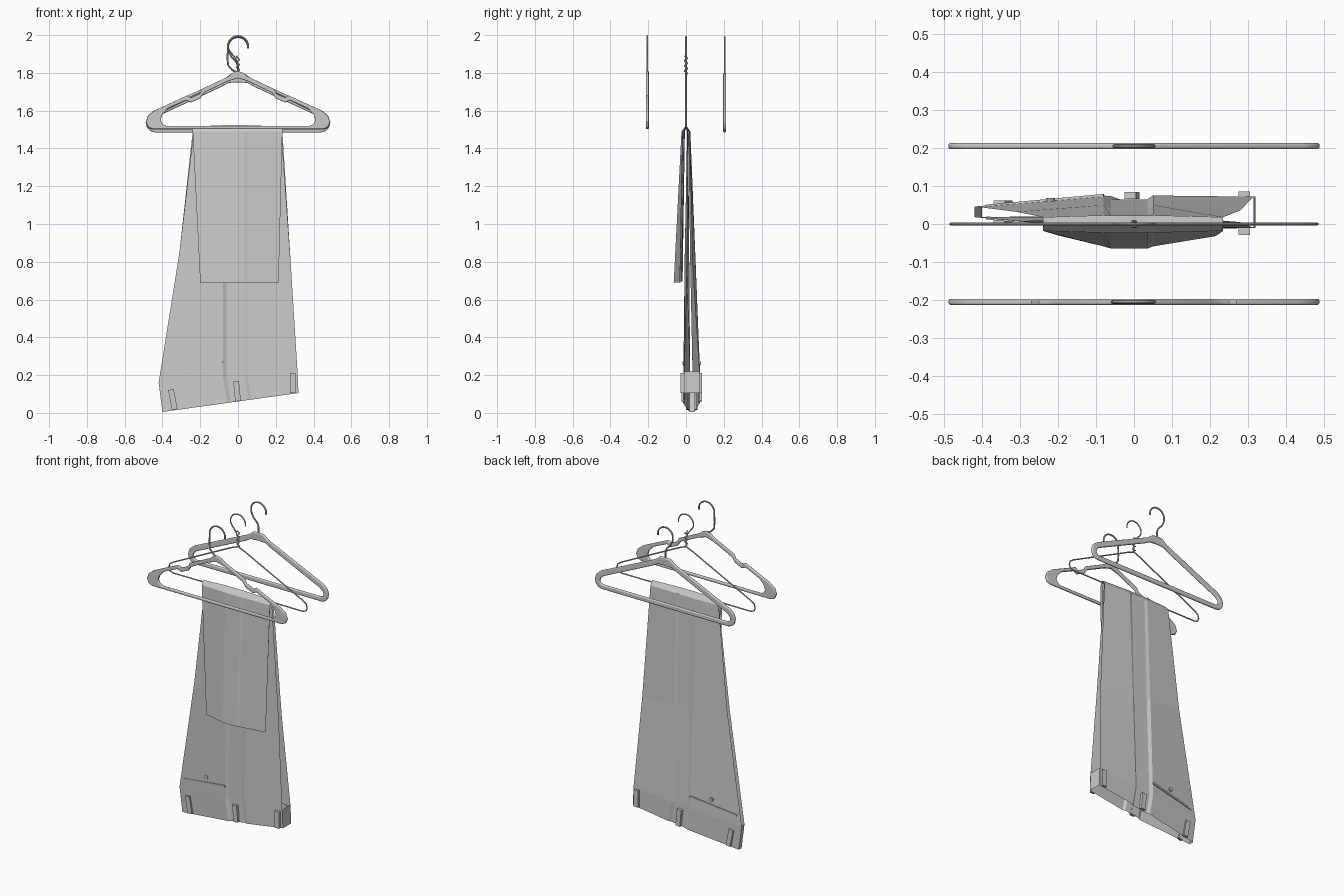
import bpy, bmesh, math
from mathutils import Vector

if "Cube" in bpy.data.objects:
    bpy.data.objects.remove(bpy.data.objects["Cube"])


def finish_curve(name, cu):
    ob = bpy.data.objects.new(name, cu)
    bpy.context.collection.objects.link(ob)
    bpy.ops.object.select_all(action='DESELECT')
    ob.select_set(True)
    bpy.context.view_layer.objects.active = ob
    return ob


def to_mesh(ob):
    bpy.ops.object.convert(target='MESH')
    bpy.ops.object.shade_smooth_by_angle(angle=math.radians(40))
    return ob


def mirrored(half):
    # right half outline running top to bottom, both ends on x = 0
    return half + [(-x, z) for x, z in reversed(half[1:-1])]


def frame(name, loops, y, depth, bevel):
    cu = bpy.data.curves.new(name, 'CURVE')
    cu.dimensions, cu.fill_mode = '2D', 'BOTH'
    cu.extrude, cu.bevel_depth, cu.bevel_resolution, cu.offset = depth - bevel, bevel, 2, -bevel
    for half in loops:
        pts = mirrored(half)
        sp = cu.splines.new('POLY')
        sp.points.add(len(pts) - 1)
        for p, (x, z) in zip(sp.points, pts):
            p.co = (x, z, 0, 1)
        sp.use_cyclic_u = True
    ob = finish_curve(name, cu)
    ob.rotation_euler.x = math.pi / 2
    ob.location.y = y
    return to_mesh(ob)


def wire(name, pts, r, cyclic=False):
    cu = bpy.data.curves.new(name, 'CURVE')
    cu.dimensions, cu.bevel_depth, cu.bevel_resolution = '3D', r, 2
    cu.use_fill_caps = True
    sp = cu.splines.new('POLY')
    sp.points.add(len(pts) - 1)
    for p, co in zip(sp.points, pts):
        p.co = (*co, 1)
    sp.use_cyclic_u = cyclic
    return to_mesh(finish_curve(name, cu))


def hook(name, y, stem, cz, r, wr):
    arc = [(r * math.cos(a), cz + r * math.sin(a))
           for a in [math.radians(190 - 20 * i) for i in range(11)]]
    return wire(name, [(x, y, z) for x, z in stem + arc], wr)


# front hanger: notched arms, webbed ends
frame("notched_hanger", [
    [(0, 1.81), (.03, 1.80), (.05, 1.782), (.19, 1.715), (.203, 1.69), (.25, 1.668), (.27, 1.68),
     (.44, 1.602), (.475, 1.575), (.488, 1.54), (.475, 1.512), (.45, 1.502), (0, 1.502)],
    [(0, 1.772), (.05, 1.757), (.18, 1.695), (.2, 1.665), (.25, 1.643), (.275, 1.655), (.37, 1.612),
     (.40, 1.58), (.41, 1.55), (.40, 1.53), (.38, 1.519), (0, 1.519)]], -.205, .008, .005)
hook("notched_hanger_hook", -.205, [(0, 1.80), (-.03, 1.815), (-.052, 1.84), (-.056, 1.88)], 1.941, .054, .005)

# rear hanger: thick rounded triangle
frame("thick_hanger", [
    [(0, 1.80), (.035, 1.797), (.07, 1.77), (.45, 1.597), (.477, 1.573), (.489, 1.54), (.482, 1.51),
     (.465, 1.492), (.44, 1.485), (0, 1.485)],
    [(0, 1.75), (.05, 1.747), (.09, 1.725), (.43, 1.568), (.45, 1.55), (.455, 1.532), (.445, 1.517),
     (.43, 1.513), (0, 1.513)]], .205, .008, .006)
hook("thick_hanger_hook", .205, [(0, 1.79), (0, 1.835), (-.01, 1.86), (-.035, 1.885), (-.048, 1.91)], 1.937, .053, .005)

# middle hanger: bent wire with a twisted neck
tri = mirrored([(0, 1.79), (.045, 1.772), (.45, 1.572), (.475, 1.555), (.482, 1.53), (.472, 1.51),
                (.45, 1.503), (0, 1.503)])
wire("wire_hanger", [(x, 0, z) for x, z in tri], .004, True)
hook("wire_hanger_hook", 0, [(0, 1.785), (0, 1.85), (-.015, 1.88), (-.04, 1.91)], 1.94, .053, .004)
wire("wire_neck_twist", [(.008 * math.cos(i * 1.05), .008 * math.sin(i * 1.05), 1.79 + .0045 * i)
                         for i in range(23)], .0035)

# trousers: two flat leg tubes draped over the bar, sharing an open waist
# station: left x,z  right x,z  path y at left, middle, right  normal y,z  half thickness  groove
OUTER = [(-.40, .005, .32, .105, .045, .052, .072, 1, 0, .021, .008),
         (-.42, .16, .315, .22, .046, .055, .072, 1, 0, .020, .010),
         (-.31, .85, .28, .78, .032, .036, .036, 1, 0, .014, .008),
         (-.24, 1.49, .235, 1.49, .018, .018, .018, 1, 0, .005, .001),
         (-.24, 1.516, .235, 1.516, 0, 0, 0, 0, 1, .007, 0),
         (-.24, 1.49, .235, 1.49, -.018, -.018, -.018, -1, 0, .005, -.001),
         (-.20, .69, .215, .69, -.03, -.047, -.032, -1, 0, .012, -.006)]
INNER = [(-.40, .005, .32, .105, .018, .002, -.010, 1, 0, .018, .008),
         (-.42, .16, .315, .22, .018, .004, -.010, 1, 0, .018, .010),
         (-.31, .85, .28, .78, .008, .005, .005, 1, 0, .012, .008),
         (-.235, 1.49, .23, 1.49, .009, .009, .009, 1, 0, .003, .001),
         (-.235, 1.508, .23, 1.508, 0, 0, 0, 0, 1, .001, 0),
         (-.235, 1.49, .23, 1.49, -.009, -.009, -.009, -1, 0, .003, 0),
         (-.195, .695, .21, .695, -.025, -.024, -.025, -1, 0, .006, .002)]
CREASES = [(-.08, 0), (-.06, 1), (.035, 1), (.05, 0)]


def ring(bm, i, s):
    xl, zl, xr, zr, yl, ym, yr, ny, nz, h, g = s
    pts = [(xl, yl, zl)]
    shift = .022 if i == 0 else 0
    for side in (1, -1):
        row = []
        for cx, deep in CREASES:
            x = cx + shift
            t = (x - xl) / (xr - xl)
            o = side * (h - g * deep)
            row.append((x, ym + ny * o, zl + (zr - zl) * t + nz * o))
        pts += row if side == 1 else [(xr, yr, zr)] + row[::-1]
    return [bm.verts.new(p) for p in pts]


bm = bmesh.new()
ends = []
for stations, hidden in ((OUTER, range(5, 10)), (INNER, range(0, 5))):
    rings = [ring(bm, i, s) for i, s in enumerate(stations)]
    ends.append(rings)
    for k in range(len(rings) - 1):
        a, b = rings[k], rings[k + 1]
        for j in range(10):
            if k == 0 and j in hidden:
                continue        # the waist is hollow
            n = (j + 1) % 10
            bm.faces.new((a[j], a[n], b[n], b[j]))
# seat seam and fly close the waist between the legs
for e in (0, 5):
    o, n = ends
    bm.faces.new((o[0][e], o[1][e], n[1][e], n[0][e]))
bmesh.ops.recalc_face_normals(bm, faces=bm.faces)
me = bpy.data.meshes.new("trousers")
bm.to_mesh(me)
bm.free()
bpy.context.collection.objects.link(bpy.data.objects.new("trousers", me))


def bar(name, a, b, w, d):
    # box running from a to b, w across and d deep in y
    a, b = Vector(a), Vector(b)
    u = b - a
    side = u.cross(Vector((0, 1, 0))).normalized()
    deep = u.cross(side).normalized()
    m = bmesh.new()
    q = [[m.verts.new(p + side * (sx * w / 2) + deep * (sy * d / 2))
          for sx, sy in ((-1, -1), (1, -1), (1, 1), (-1, 1))] for p in (a, b)]
    m.faces.new(q[0])
    m.faces.new(q[1][::-1])
    for j in range(4):
        n = (j + 1) % 4
        m.faces.new((q[0][j], q[1][j], q[1][n], q[0][n]))
    bmesh.ops.recalc_face_normals(m, faces=m.faces)
    mesh = bpy.data.meshes.new(name)
    m.to_mesh(mesh)
    m.free()
    bpy.context.collection.objects.link(bpy.data.objects.new(name, mesh))


# belt loops, pocket welts and pocket buttons on both faces
for tag, ys, pocket, by in (("back", (.053, .075, .077), (.047, .075), .061),
                            ("front", (.008, -.014, -.020), (.016, -.015), .001)):
    for i, (x, z, y) in enumerate(zip((-.335, 0, .29), (.018, .062, .105), ys)):
        bar(f"{tag}_belt_loop_{i}", (x, y, z), (x - (.02, .01, 0)[i], y, z + .105), .03, .018)
    bar(f"{tag}_pocket_welt", (-.388, pocket[0], .217), (-.08, pocket[1], .265), .012, .008)
    bpy.ops.mesh.primitive_cylinder_add(vertices=10, radius=.012, depth=.014,
                                        location=(-.22, by, .28), rotation=(math.pi / 2, 0, 0))
    bpy.context.object.name = f"{tag}_pocket_button"
